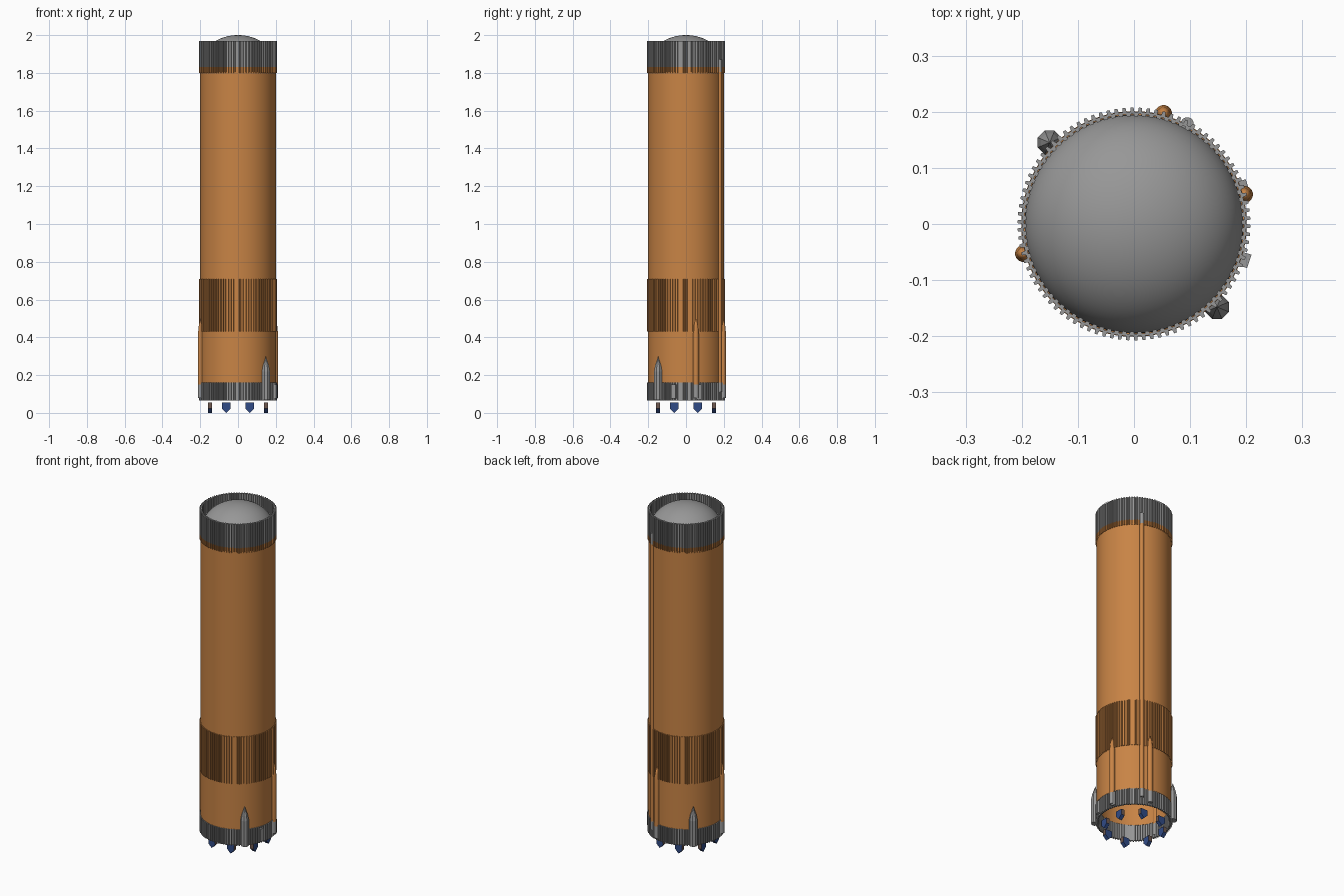
import bpy, bmesh, math
from math import cos, sin, pi, radians
from mathutils import Matrix

if "Cube" in bpy.data.objects:
    bpy.data.objects.remove(bpy.data.objects["Cube"])

def mat(name, c):
    m = bpy.data.materials.new(name)
    m.diffuse_color = (*c, 1)
    m.use_nodes = True
    m.node_tree.nodes["Principled BSDF"].inputs["Base Color"].default_value = m.diffuse_color
    return m

ORANGE = mat("tan_orange", (0.58, 0.23, 0.06))
GREY = mat("mid_grey", (0.31, 0.31, 0.31))
BLUE = mat("deep_blue", (0.03, 0.07, 0.24))
BROWN = mat("dark_brown", (0.16, 0.10, 0.08))

def finish(name, bm, mats, smooth=False):
    bmesh.ops.recalc_face_normals(bm, faces=bm.faces)
    me = bpy.data.meshes.new(name)
    bm.to_mesh(me)
    bm.free()
    ob = bpy.data.objects.new(name, me)
    bpy.context.collection.objects.link(ob)
    for m in mats:
        me.materials.append(m)
    if smooth:
        bpy.ops.object.select_all(action='DESELECT')
        ob.select_set(True)
        bpy.context.view_layer.objects.active = ob
        bpy.ops.object.shade_smooth_by_angle(angle=radians(35))
    return ob

def loft(bm, rings, closed=False):
    """Bridge equal-length vertex rings; closed also joins last to first."""
    n = len(rings[0])
    pairs = list(zip(rings, rings[1:]))
    if closed:
        pairs.append((rings[-1], rings[0]))
    for a, b in pairs:
        for i in range(n):
            j = (i + 1) % n
            bm.faces.new((a[i], a[j], b[j], b[i]))

def lathe(name, profile, m, n=96, closed=False, at=(0, 0), smooth=True):
    """Revolve (r, z) points; a zero radius becomes a pole."""
    bm = bmesh.new()
    rings = [[bm.verts.new((at[0] + r * cos(2 * pi * (i + .5) / n),
                            at[1] + r * sin(2 * pi * (i + .5) / n), z))
              for i in range(n)] for r, z in profile]
    loft(bm, rings, closed)
    bmesh.ops.remove_doubles(bm, verts=bm.verts, dist=1e-5)
    return finish(name, bm, [m], smooth)

def corrugated(name, z0, z1, m, teeth=90):
    """Ribbed sleeve with square ribs outside and shallow ribs inside."""
    bm = bmesh.new()
    def ring(lo, hi, z):
        vs = []
        for t in range(teeth):
            for f, r in ((.0, lo), (.45, lo), (.55, hi), (.9, hi)):
                a = 2 * pi * (t + f) / teeth
                vs.append(bm.verts.new((r * cos(a), r * sin(a), z)))
        return vs
    loft(bm, [ring(.2, .2075, z0), ring(.2, .2075, z1),
              ring(.192, .196, z1), ring(.192, .196, z0)], closed=True)
    return finish(name, bm, [m])

def polar(r, deg):
    return (r * cos(radians(deg)), r * sin(radians(deg)))

def box(name, deg, r, size, z0, z1, m):
    bm = bmesh.new()
    bmesh.ops.create_cube(bm, size=1)
    x, y = polar(r, deg)
    bm.transform(Matrix.Translation((x, y, (z0 + z1) / 2)) @ Matrix.Rotation(radians(deg), 4, 'Z')
                 @ Matrix.Diagonal((*size, z1 - z0, 1)))
    return finish(name, bm, [m])

# Tank body and domed ends
lathe("tank_body", [(.201, .16), (.201, 1.805), (.194, 1.805), (.194, .16)], ORANGE, closed=True)
lathe("upper_dome", [(.195 * cos(t * pi / 32), 1.85 + .15 * sin(t * pi / 32)) for t in range(17)], GREY)
lathe("lower_dome", [(.195 * cos(t * pi / 32), .43 - .14 * sin(t * pi / 32)) for t in range(17)], ORANGE)

# Ribbed skirts
corrugated("lower_skirt", .065, .16, GREY)
corrugated("middle_skirt", .43, .71, ORANGE)
corrugated("upper_skirt_band", 1.80, 1.83, ORANGE)
corrugated("upper_skirt", 1.83, 1.97, GREY)

# Pointed grey motor fairings
for k, deg in enumerate((-45, 136)):
    lathe(f"motor_fairing_{k}", [(0, .068), (.023, .068), (.023, .22), (.017, .25), (0, .30)],
          GREY, n=8, at=polar(.209, deg), smooth=False)

# Orange feed line fairings with grey feet
for k, deg in enumerate((15, 75, 195)):
    lathe(f"feed_fairing_{k}", [(0, .15), (.015, .15), (.015, .42), (.011, .46), (0, .51)],
          ORANGE, n=16, at=polar(.204, deg))
    lathe(f"feed_foot_{k}", [(0, .08), (.015, .08), (.015, .15), (0, .15)],
          GREY, n=16, at=polar(.204, deg))

# Small skirt boxes
box("skirt_box_right", -18, .207, (.018, .025), .075, .15, GREY)
box("skirt_box_right_rear", 18.5, .205, (.018, .025), .07, .15, GREY)

# Long cable tunnel with grey ends
for name, z0, z1, m in (("tunnel_foot", .11, .16, GREY), ("cable_tunnel", .16, 1.805, ORANGE),
                        ("tunnel_cap", 1.805, 1.87, GREY)):
    lathe(name, [(0, z0), (.012, z0), (.012, z1), (0, z1)], m, n=12, at=polar(.202, 62))

# Pointed blue lugs below the skirt, two per side
outline = [(-.022, .055), (-.022, .022), (0, 0), (.022, .022), (.022, .055)]
for side in range(4):
    for s in (-1, 1):
        bm = bmesh.new()
        front = [bm.verts.new((.159, s * .062 + y, z)) for y, z in outline]
        back = [bm.verts.new((.137, s * .062 + y, z)) for y, z in outline]
        bm.faces.new(front)
        bm.faces.new(back)
        loft(bm, [front, back])
        bm.normal_update()
        for f in bm.faces:
            f.material_index = 0 if abs(f.normal.x) > .5 or abs(f.normal.z) > .5 else 1
        bm.transform(Matrix.Rotation(side * pi / 2, 4, 'Z'))
        finish(f"lug_{side}_{'a' if s < 0 else 'b'}", bm, [BLUE, BROWN])
